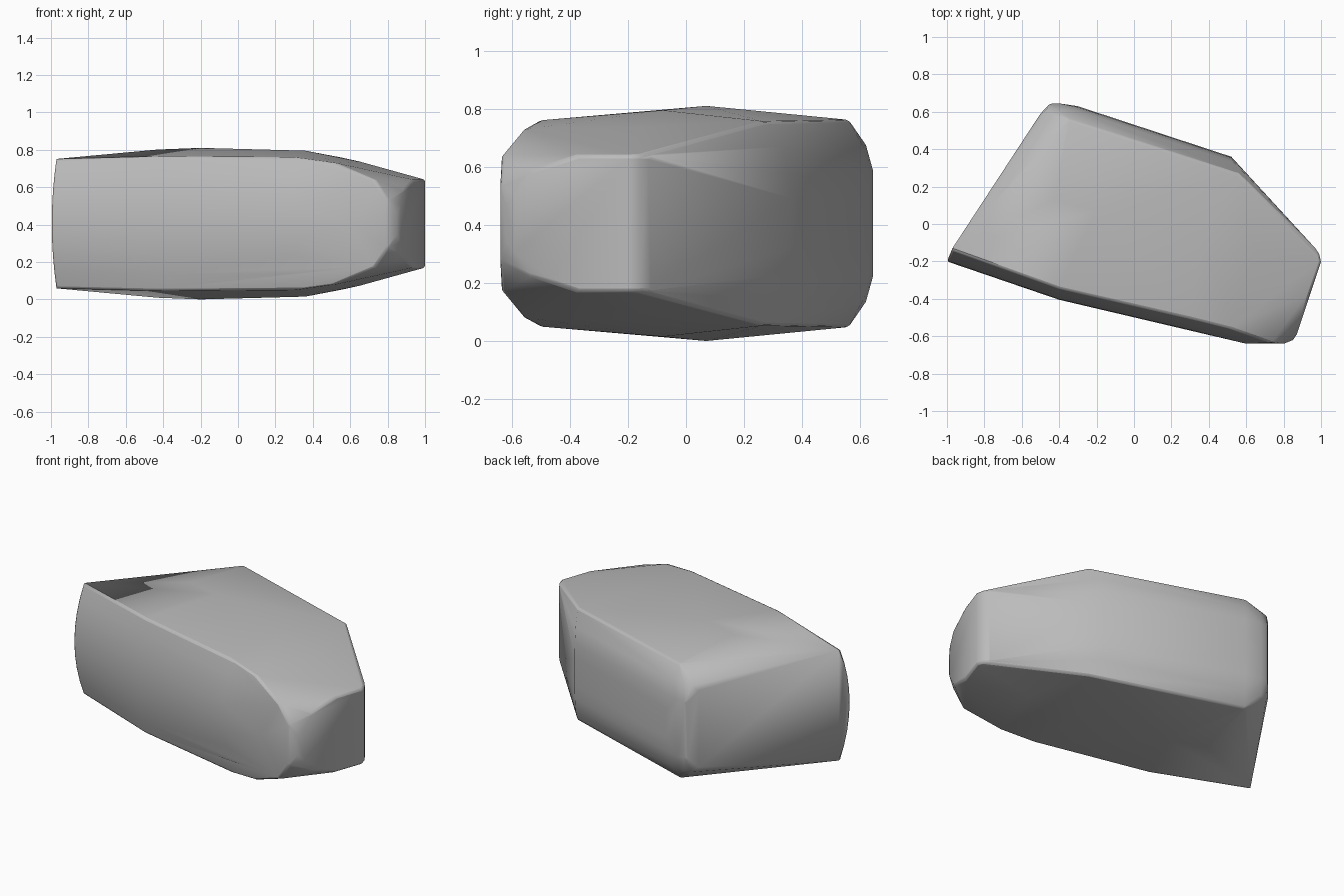
import bpy
import bmesh
from math import radians
from mathutils import Vector

cube = bpy.data.objects.get("Cube")
if cube:
    bpy.data.objects.remove(cube, do_unlink=True)

MID = 0.405  # height of the symmetry plane


def material(name, value):
    mat = bpy.data.materials.new(name)
    mat.use_nodes = True
    color = (value, value, value, 1)
    mat.diffuse_color = color
    mat.node_tree.nodes["Principled BSDF"].inputs["Base Color"].default_value = color
    return mat


def bulge(middle, rim, power, steps=4):
    """Upright curve from the middle plane to the rim of a bulging wall."""
    start, end = Vector((*middle, 0)), Vector(rim)
    curve = []
    for i in range(steps + 1):
        t = i / steps
        p = start.lerp(end, t ** power)
        p.z = end.z * t
        curve.append(p)
    return curve


points = []

# Long front wall
points += bulge((-1, -0.2), (-0.975, -0.14, 0.345), 2)
points += bulge((-0.4, -0.405), (-0.4, -0.345, 0.36), 2)
points += bulge((0.3, -0.57), (0.3, -0.505, 0.355), 2)

# Back wall
points += bulge((-0.3, 0.63), (-0.35, 0.56, 0.357), 4)
points += bulge((0.52, 0.36), (0.56, 0.27, 0.352), 4)

# Blunt nose and its narrow end face
points += [(0.6, -0.64, 0), (0.52, -0.56, 0.325), (0.73, -0.635, 0.235),
           (0.8, -0.64, 0.13), (0.85, -0.62, 0.06), (0.87, -0.59, 0.1),
           (0.89, -0.53, 0.18), (0.94, -0.37, 0.235),
           (1, -0.2, 0.235), (0.99, -0.16, 0.235), (0.97, -0.13, 0.232)]

# Rounded back corner
points += [(-0.5, 0.59, 0.24), (-0.47, 0.61, 0.27), (-0.45, 0.643, 0.17),
           (-0.4, 0.645, 0.18), (-0.42, 0.62, 0.27)]

# Shallow crown
points += [(-0.43, 0.13, 0.396), (-0.2, 0.07, 0.405), (0.36, -0.08, 0.39),
           (0.65, -0.15, 0.332)]

# Convex stone body, mirrored above and below its middle
bm = bmesh.new()
for x, y, h in points:
    for side in (1, -1):
        bm.verts.new((x, y, MID + side * h))
bmesh.ops.remove_doubles(bm, verts=bm.verts, dist=0.001)
hull = bmesh.ops.convex_hull(bm, input=bm.verts)
inside = [v for v in bm.verts if not v.link_faces]
bmesh.ops.delete(bm, geom=inside, context="VERTS")
bmesh.ops.dissolve_limit(bm, angle_limit=radians(1), verts=bm.verts, edges=bm.edges)
bmesh.ops.recalc_face_normals(bm, faces=bm.faces)

mesh = bpy.data.meshes.new("stone_block")
bm.to_mesh(mesh)
bm.free()
mesh.materials.append(material("stone grey", 0.5))
stone = bpy.data.objects.new("stone_block", mesh)
bpy.context.collection.objects.link(stone)

# Softly worn edges
bevel = stone.modifiers.new("worn_edges", "BEVEL")
bevel.width = 0.012
bevel.segments = 2
bevel.limit_method = "ANGLE"
bevel.angle_limit = radians(35)

bpy.context.view_layer.objects.active = stone
stone.select_set(True)
bpy.ops.object.shade_smooth_by_angle(angle=radians(35))
